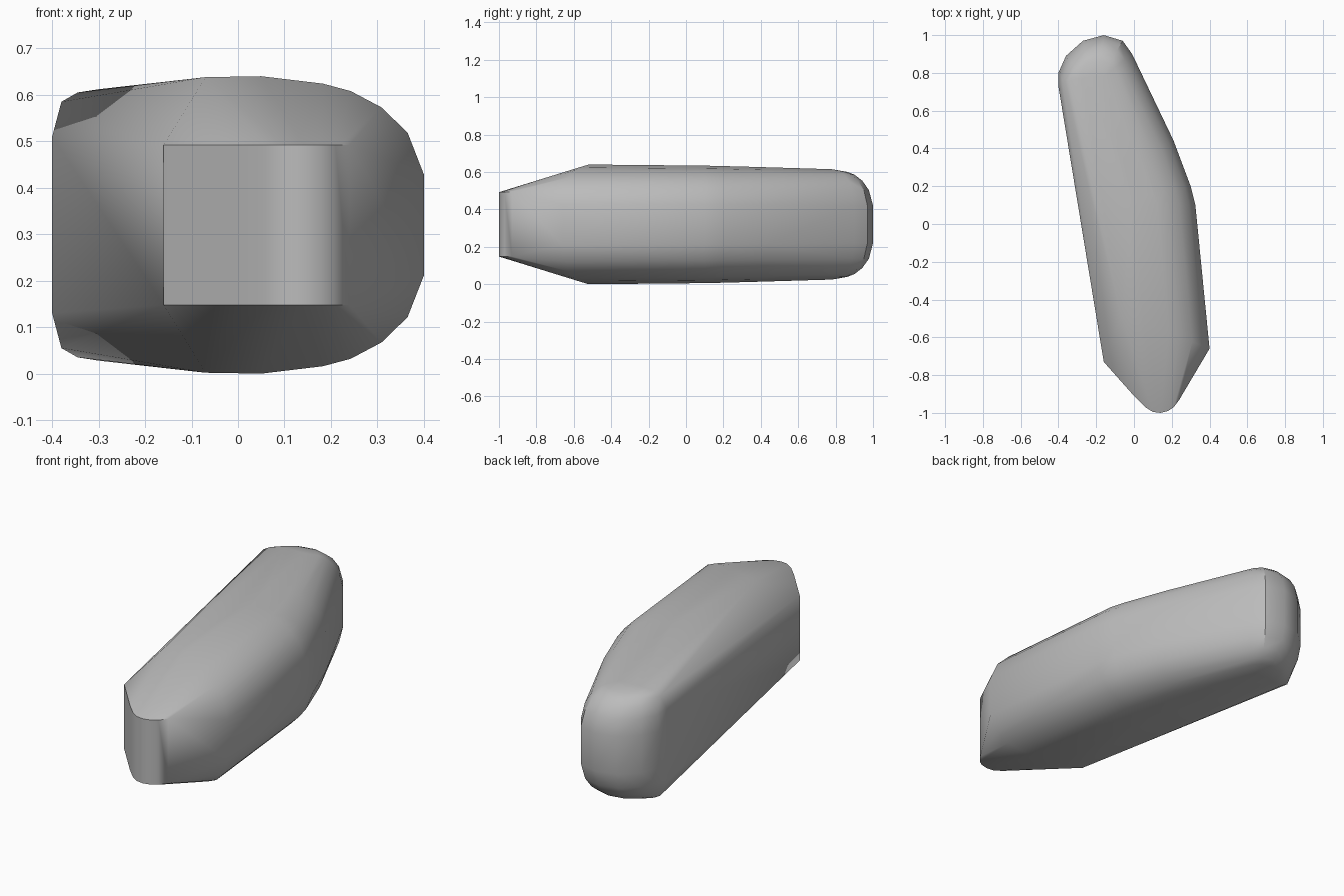
import bpy
import bmesh
import math
from mathutils import Vector

cube = bpy.data.objects.get("Cube")
if cube:
    bpy.data.objects.remove(cube)

MID = 0.325  # height of the horizontal symmetry plane

# Rounded shoulder: fraction of the way inward, fraction of half height
SHOULDER = [(0, .34), (.1, .62), (.26, .79), (.45, .9), (.62, .95), (1, 1)]

# Flat-sided nose outline
NOSE = [(-.16, -.73), (0, -.91), (.06, -.97), (.1, -.995),
        (.14, -1), (.18, -.99), (.21, -.97), (.24, -.93)]

# Outer rim point, inner crown point, half height of the crown
RAILS = [((.4, -.66), (.05, -.52), .32),
         ((.325, .1), (0, .1), .314),
         ((.3, .2), (-.02, .15), .313),
         ((.21, .44), (-.06, .34), .308),
         ((-.01, .9), (-.16, .78), .295),
         ((-.06, .97), (-.17, .78), .295),
         ((-.16, 1), (-.19, .78), .295),
         ((-.27, .97), (-.24, .78), .295),
         ((-.36, .89), (-.27, .77), .295),
         ((-.4, .8), (-.3, .77), .292)]

# Edge points of the long flat side and its bevel
SIDE = [(-.4, .73, .19), (-.38, .76, .265), (-.345, .76, .285),
        (-.07, -.49, .318)]


def shell_points():
    points = [(x, y, .172) for x, y in NOSE] + SIDE
    for rim, crown, height in RAILS:
        for inward, lift in SHOULDER:
            p = Vector(rim).lerp(Vector(crown), inward)
            points.append((p.x, p.y, height * lift))
    return points


# Convex body, mirrored above and below the middle plane
bm = bmesh.new()
for x, y, h in shell_points():
    for side in (-1, 1):
        bm.verts.new((x, y, MID + side * h))
hull = bmesh.ops.convex_hull(bm, input=bm.verts)
loose = {v for v in hull["geom_interior"] + hull["geom_unused"]
         if isinstance(v, bmesh.types.BMVert)}
bmesh.ops.delete(bm, geom=list(loose), context="VERTS")
bmesh.ops.recalc_face_normals(bm, faces=bm.faces)
low = min(v.co.z for v in bm.verts)
bmesh.ops.translate(bm, verts=bm.verts, vec=(0, 0, -low))
mesh = bpy.data.meshes.new("body")
bm.to_mesh(mesh)
bm.free()
body = bpy.data.objects.new("body", mesh)
bpy.context.collection.objects.link(body)

# Plain grey surface
grey = bpy.data.materials.new("plain grey")
grey.use_nodes = True
colour = (.5, .5, .5, 1)
grey.diffuse_color = colour
grey.node_tree.nodes["Principled BSDF"].inputs["Base Color"].default_value = colour
mesh.materials.append(grey)

bpy.ops.object.select_all(action="DESELECT")
body.select_set(True)
bpy.context.view_layer.objects.active = body
bpy.ops.object.shade_smooth_by_angle(angle=math.radians(30))
